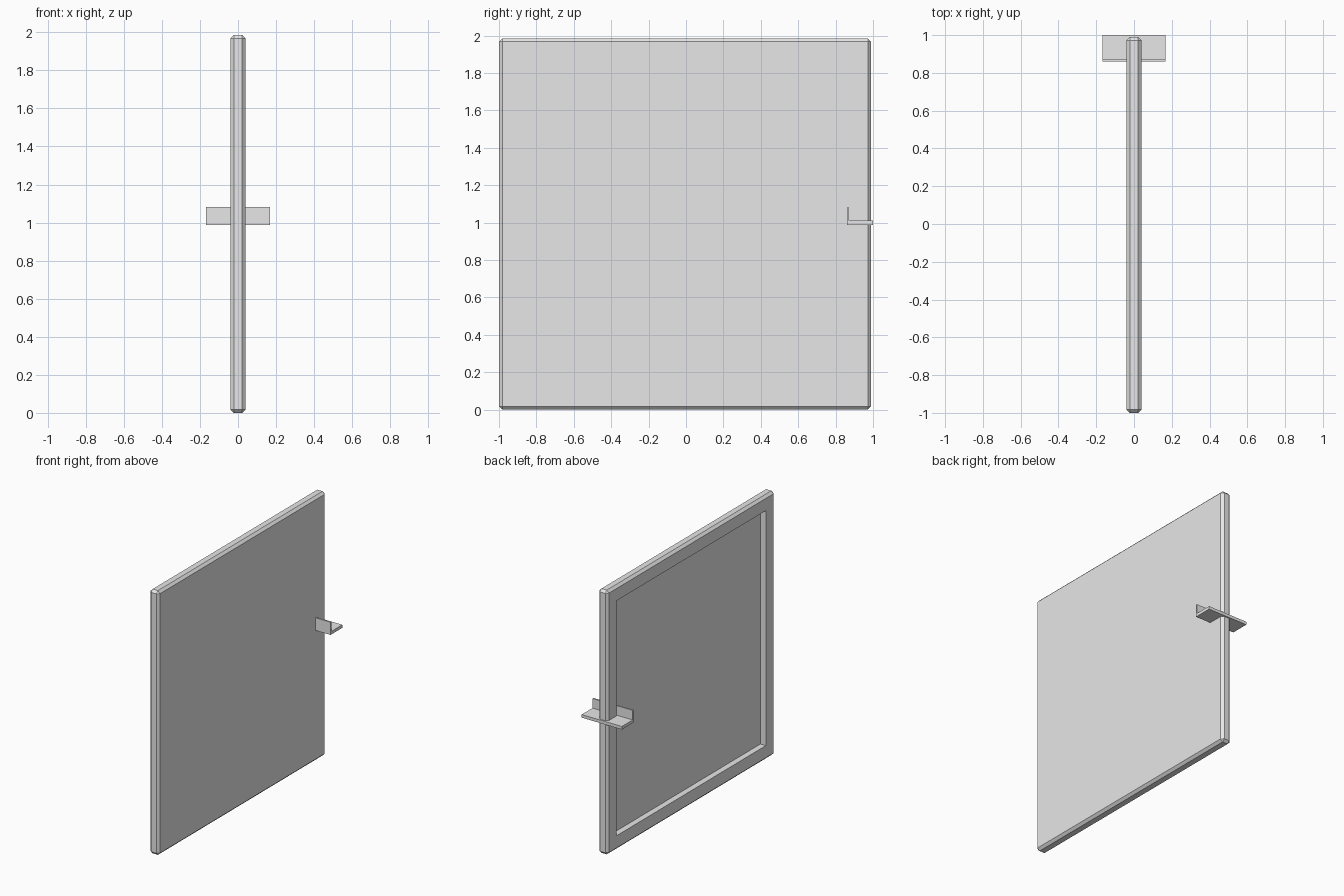
import bpy
import bmesh
from mathutils import Vector

cube = bpy.data.objects.get("Cube")
if cube:
    bpy.data.objects.remove(cube, do_unlink=True)

# Plain light grey used on every part
grey = bpy.data.materials.new("light_grey")
grey.use_nodes = True
colour = (0.8, 0.8, 0.8, 1.0)
grey.diffuse_color = colour
grey.node_tree.nodes["Principled BSDF"].inputs["Base Color"].default_value = colour


def box_mesh(low, high):
    """Axis-aligned box between two corners."""
    bm = bmesh.new()
    bmesh.ops.create_cube(bm, size=1)
    low, high = Vector(low), Vector(high)
    bmesh.ops.scale(bm, vec=high - low, verts=bm.verts)
    bmesh.ops.translate(bm, vec=(low + high) / 2, verts=bm.verts)
    return bm


def finish(bm, name):
    bmesh.ops.recalc_face_normals(bm, faces=bm.faces)
    mesh = bpy.data.meshes.new(name)
    bm.to_mesh(mesh)
    bm.free()
    mesh.materials.append(grey)
    obj = bpy.data.objects.new(name, mesh)
    bpy.context.collection.objects.link(obj)
    return obj


# Door panel: thin slab with chamfered edges
bm = box_mesh((-0.04, -1.0, 0.0), (0.04, 0.99, 1.985))
bmesh.ops.bevel(bm, geom=bm.edges[:], offset=0.018, segments=1,
                profile=0.5, affect='EDGES')

# Sunken field on the -x side of the panel, leaving a frame around it
bm.normal_update()
field = min(bm.faces, key=lambda f: f.calc_center_median().x)
bmesh.ops.inset_region(bm, faces=[field], thickness=0.13)
sunk = bmesh.ops.extrude_discrete_faces(bm, faces=[field])["faces"][0]
bmesh.ops.translate(bm, vec=(0.045, 0, 0), verts=sunk.verts)
finish(bm, "door_panel")

# Handle: L-shaped profile swept through the panel
half_width, depth_near, depth_far = 0.167, 0.861, 1.0
bottom, ledge, top, lip = 0.987, 1.01, 1.082, 0.872
profile = [(depth_near, bottom), (depth_far, bottom), (depth_far, ledge),
           (lip, ledge), (lip, top), (depth_near, top)]
bm = bmesh.new()
face = bm.faces.new([bm.verts.new((-half_width, y, z)) for y, z in profile])
swept = bmesh.ops.extrude_face_region(bm, geom=[face])["geom"]
bmesh.ops.translate(bm, vec=(2 * half_width, 0, 0),
                    verts=[v for v in swept if isinstance(v, bmesh.types.BMVert)])
finish(bm, "handle")
